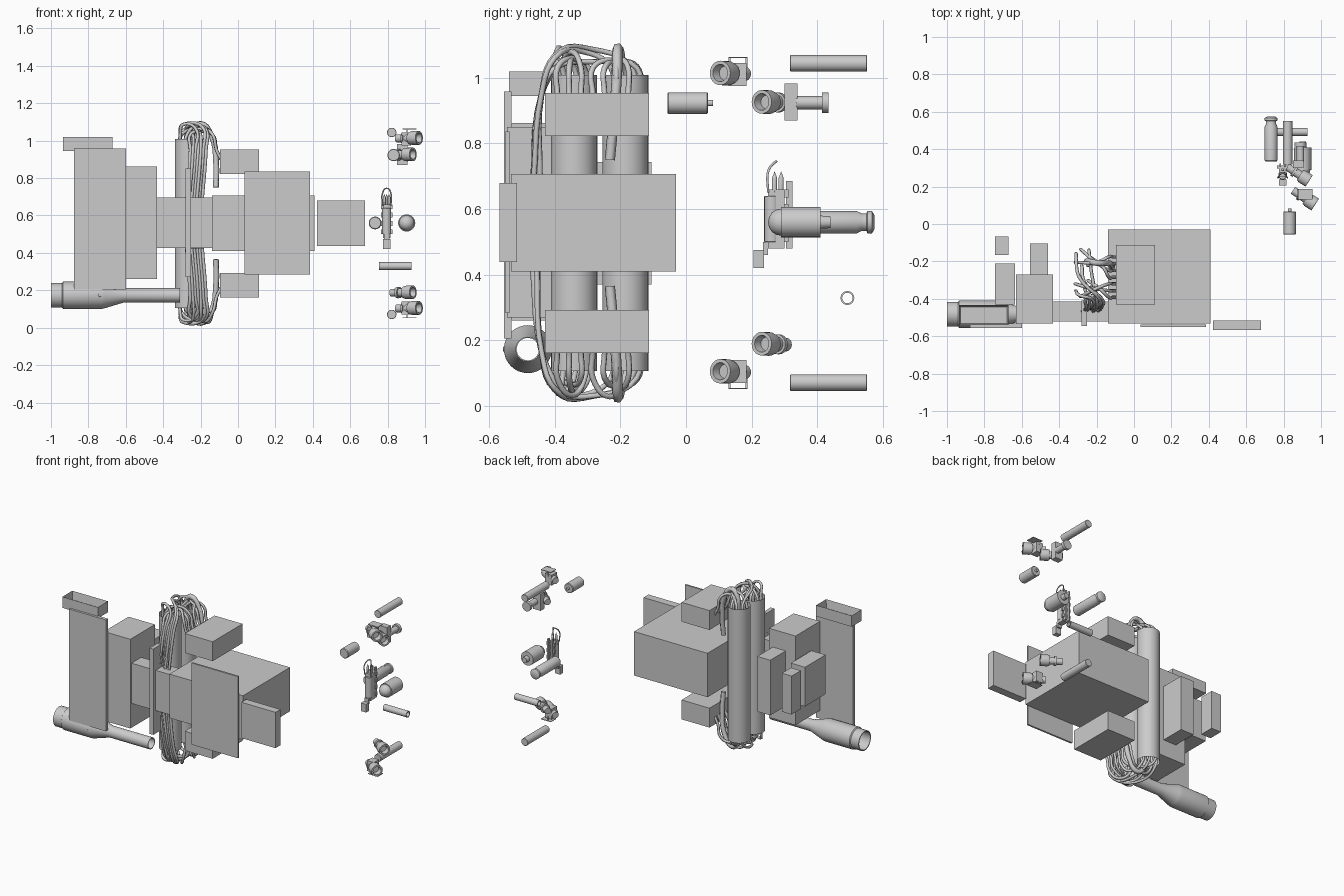
import bpy, bmesh, math, random
from mathutils import Vector, Matrix

if "Cube" in bpy.data.objects:
    bpy.data.objects.remove(bpy.data.objects["Cube"])

random.seed(4)
MID = 0.5575  # mirror height of the symmetric parts


def finish(name, bm, smooth=False):
    bmesh.ops.recalc_face_normals(bm, faces=bm.faces)
    me = bpy.data.meshes.new(name)
    bm.to_mesh(me)
    bm.free()
    ob = bpy.data.objects.new(name, me)
    bpy.context.collection.objects.link(ob)
    if smooth:
        for o in bpy.context.selected_objects:
            o.select_set(False)
        ob.select_set(True)
        bpy.context.view_layer.objects.active = ob
        bpy.ops.object.shade_smooth_by_angle(angle=math.radians(35))
    return ob


def box(name, x, y, z):
    """Axis aligned box from three (low, high) ranges."""
    bm = bmesh.new()
    bmesh.ops.create_cube(bm, size=1)
    for v in bm.verts:
        v.co = [(r[0] + r[1]) / 2 + c * (r[1] - r[0]) for c, r in zip(v.co, (x, y, z))]
    return finish(name, bm)


def lathe(name, origin, axis, profile, n=28):
    """Revolve (distance, radius) pairs about an axis; radius 0 closes the end."""
    rot = Vector(axis).to_track_quat('Z', 'Y').to_matrix().to_4x4()
    mat = Matrix.Translation(origin) @ rot
    bm = bmesh.new()
    rings = []
    for d, r in profile:
        k = 1 if r == 0 else n
        rings.append([bm.verts.new(mat @ Vector((r * math.cos(2 * math.pi * i / n),
                     r * math.sin(2 * math.pi * i / n), d))) for i in range(k)])
    for a, b in zip(rings, rings[1:]):
        for i in range(n):
            q = [a[i % len(a)], a[(i + 1) % len(a)], b[(i + 1) % len(b)], b[i % len(b)]]
            q = list(dict.fromkeys(q))
            if len(q) > 2:
                bm.faces.new(q)
    return finish(name, bm, True)


def rod(name, origin, axis, length, r, n=28):
    return lathe(name, origin, axis, [(0, 0), (0, r * .93), (r * .07, r),
                 (length - r * .07, r), (length, r * .93), (length, 0)], n)


def wire(name, pts, r):
    cu = bpy.data.curves.new(name, 'CURVE')
    cu.dimensions = '3D'
    cu.bevel_depth, cu.bevel_resolution, cu.resolution_u = r, 1, 5
    cu.use_fill_caps = True
    sp = cu.splines.new('BEZIER')
    sp.bezier_points.add(len(pts) - 1)
    for p, co in zip(sp.bezier_points, pts):
        p.co = co
        p.handle_left_type = p.handle_right_type = 'AUTO'
    ob = bpy.data.objects.new(name, cu)
    bpy.context.collection.objects.link(ob)
    return ob


def both(name, fn):
    """Build the part above and mirrored below the middle height."""
    for side, s in (("upper", 1), ("lower", -1)):
        fn(f"{name}_{side}", lambda z: MID + s * (z - MID))


# main boxes
box("main_block", (-.14, .41), (-.533, -.03), (.41, .707))
box("front_panel", (.036, .385), (-.55, -.538), (.284, .836))
box("side_box", (.423, .678), (-.568, -.515), (.438, .68))
box("link_block", (-.46, -.13), (-.52, -.415), (.425, .697))
box("upright_bar", (-.28, -.252), (-.545, -.41), (.27, .85))
box("left_block", (-.63, -.433), (-.532, -.27), (.26, .863))
box("left_panel", (-.877, -.60), (-.555, -.532), (.205, .958))
box("rear_block_inner", (-.557, -.46), (-.27, -.105), (.37, .743))
box("rear_block_outer", (-.743, -.67), (-.165, -.067), (.44, .70))
box("rear_block_side", (-.743, -.637), (-.43, -.21), (.44, .705))
both("cap_block", lambda n, m: box(n, (-.097, .112), (-.43, -.112), sorted((m(.822), m(.953)))))

# open tray on the left panel
bm = bmesh.new()
bmesh.ops.create_cube(bm, size=1)
for v in bm.verts:
    v.co = (-.8025 + v.co.x * .265, -.487 + v.co.y * .106, .982 + v.co.z * .075)
top = [max(bm.faces, key=lambda f: f.calc_center_median().z)]
bmesh.ops.inset_region(bm, faces=top, thickness=.012)
for v in top[0].verts:
    v.co.z -= .055
finish("tray", bm)

# stepped open barrel
lathe("barrel", (-1, -.482, .173), (1, 0, 0),
      [(0, .060), (0, .066), (.06, .066), (.065, .073), (.27, .073), (.29, .068), (.39, .038),
       (.69, .038), (.69, .034), (.39, .034), (.27, .06), (0, .06)], 32)
rod("barrel_stud", (-.74, -.557, .173), (0, 1, 0), .02, .008, 10)

# twin open columns
TX = -.268
for nm, y in (("front", -.341), ("rear", -.185)):
    lathe("column_" + nm, (TX, y, .106), (0, 0, 1), [(0, .07), (.903, .07)], 32)


# cable bundles
def cables(n, m):
    starts = [(TX + .045 * math.cos(a), cy + .045 * math.sin(a))
              for cy in (-.341, -.185) for a in [i * math.pi / 3.5 for i in range(7)]]
    for i, (x, y) in enumerate(starts):
        h = random.uniform(1.04, 1.09)
        if i % 2 == 0:      # to the link block
            ex = -.275 + .014 * i / 2
            ey = random.uniform(-.47, -.44)
            pts = [(x, y, .93), (x, y, 1.03), (x + .015, (y - .4) / 2, h),
                   (ex + .02, -.40, h - .02), (ex + .02, -.44, .95), (ex, ey, .69)]
        else:               # to the cap block
            ey = -.41 + .018 * i
            pts = [(x, y, .93), (x, y, 1.02), (x + .06, (y + ey) / 2, h),
                   (-.135, ey, 1.03), (-.115, ey, .95), (-.09, ey, .90)]
        wire(f"{n}_{i}", [(a, b, m(c)) for a, b, c in pts], .009)
    pts = [(-.25, -.2, .95), (-.245, -.2, 1.05), (-.2, -.208, 1.09), (-.14, -.21, 1.02),
           (-.117, -.22, .88), (-.118, -.232, .75)]
    wire(n + "_main", [(a, b, m(c)) for a, b, c in pts], .016)


both("cable", cables)

# loose rods and canisters on the right
both("long_rod", lambda n, m: rod(n, (.822, .317, m(1.044)), (0, 1, 0), .235, .025))
lathe("cross_tube", (.753, .492, .329), (1, 0, 0),
      [(0, .016), (0, .021), (.175, .021), (.175, .016), (0, .016)])
lathe("domed_canister", (.902, .25, .56), (0, 1, 0),
      [(0, 0), (.003, .016), (.012, .03), (.025, .038), (.04, .041), (.04, .046), (.16, .046),
       (.16, .02), (.19, .018), (.19, 0)])
lathe("slim_canister", (.733, .335, .56), (0, 1, 0),
      [(0, 0), (0, .03), (.005, .034), (.185, .034), (.2, .027), (.215, .027), (.218, .034),
       (.232, .034), (.24, .02), (.24, 0)])
lathe("small_canister", (.832, -.057, .923), (0, 1, 0),
      [(0, 0), (0, .03), (.004, .033), (.121, .033), (.124, .03), (.124, .009), (.139, .009), (.139, 0)])

# valve bank
box("valve_body", (.775, .815), (.25, .30), (.48, .66))
rod("valve_drum", (.795, .262, .50), (0, 0, 1), .14, .024, 16)
for z in (.50, .545, .59, .635):
    box("valve_lug", (.765, .825), (.298, .312), (z, z + .025))
for x in (.782, .808):
    box("valve_rail", (x - .005, x + .005), (.305, .324), (.48, .685))
for x, y in ((.782, .27), (.808, .27), (.795, .29)):
    lathe("valve_prong", (x, y, .65), (0, 0, 1), [(0, .008), (.045, .008), (.065, 0)], 10)
box("valve_foot", (.775, .815), (.205, .238), (.42, .475))
box("valve_foot_arm", (.78, .81), (.235, .25), (.46, .50))
wire("valve_handle", [(.773, .25, .65), (.773, .252, .72), (.795, .275, .745),
                      (.817, .252, .72), (.817, .25, .65)], .004)

# angled connectors: a stem, collar and open cup
CUP = [(0, 0), (0, .022), (.04, .022), (.04, .032), (.055, .032), (.055, .024), (.085, .024),
       (.085, .034), (.10, .038), (.145, .038), (.145, .027), (.115, .022), (.115, 0)]
AX = Vector((.84, -.54, .02))


def connector(n, m):
    up = n.endswith("upper")
    lathe(n + "_outer", (.85, .18, m(1.012)), AX, [(d * .97, r * .98) for d, r in CUP], 20)
    zi = .924 if up else .187
    lathe(n + "_inner", (.82, .305, zi), AX, [(d * .95, r * .95) for d, r in CUP], 20)
    box(n + "_bracket", (.875, .925), (.13, .185), sorted((m(.975), m(1.045))))
    box(n + "_plate", (.88, .955), (.13, .187), sorted((m(1.06), m(1.064))))
    for y in (.133, .184):
        box(n + "_pin", (.90, .906), (y - .003, y + .003), sorted((m(1.03), m(1.06))))


both("connector", connector)
box("upper_flange_plate", (.85, .905), (.30, .34), (.87, .982))
lathe("upper_spigot", (.89, .335, .924), (0, 1, 0),
      [(0, .02), (.08, .02), (.08, .031), (.10, .031), (.10, 0)], 20)
